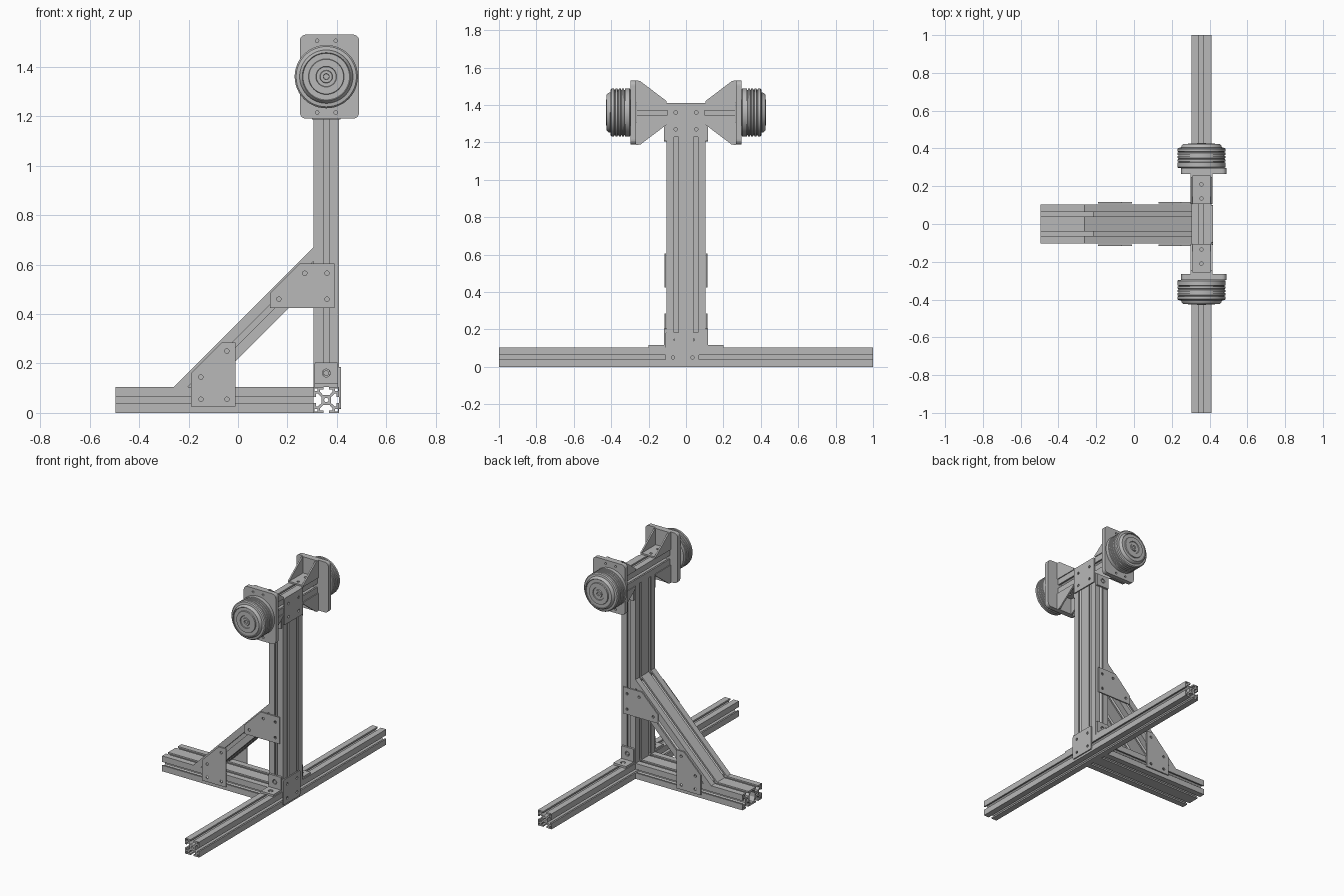
import bpy, bmesh
from math import sin, cos, pi, radians
from mathutils import Vector, Matrix

cube = bpy.data.objects.get("Cube")
if cube:
    bpy.data.objects.remove(cube)

metal = bpy.data.materials.new("grey_metal")
metal.use_nodes = True
GREY = (0.48, 0.48, 0.48, 1)
metal.diffuse_color = GREY
metal.node_tree.nodes["Principled BSDF"].inputs["Base Color"].default_value = GREY

X, Y, Z = Vector((1, 0, 0)), Vector((0, 1, 0)), Vector((0, 0, 1))
H = 0.052          # half the width of one rail cell
CX = 0.357         # middle of the post and cross beams
TOP = 1.36         # height of the wheel axis


def add_object(name, mesh):
    ob = bpy.data.objects.new(name, mesh)
    bpy.context.collection.objects.link(ob)
    mesh.materials.clear()
    mesh.materials.append(metal)
    return ob


def prism(name, loops, depth, u, v, centre):
    """Fill the loops (inner ones are holes) and extrude along u x v."""
    cu = bpy.data.curves.new(name, 'CURVE')
    cu.dimensions = '2D'
    cu.fill_mode = 'BOTH'
    cu.extrude = depth / 2
    for loop in loops:
        sp = cu.splines.new('POLY')
        sp.points.add(len(loop) - 1)
        for p, (a, b) in zip(sp.points, loop):
            p.co = (a, b, 0, 1)
        sp.use_cyclic_u = True
        sp.use_smooth = False
    tmp = bpy.data.objects.new("tmp", cu)
    bpy.context.collection.objects.link(tmp)
    dg = bpy.context.evaluated_depsgraph_get()
    mesh = bpy.data.meshes.new_from_object(tmp.evaluated_get(dg))
    bpy.data.objects.remove(tmp)
    bpy.data.curves.remove(cu)
    w = u.cross(v)
    m = Matrix((u, v, w)).transposed().to_4x4()
    m.translation = centre
    bm = bmesh.new()
    bm.from_mesh(mesh)
    bmesh.ops.remove_doubles(bm, verts=bm.verts, dist=1e-5)
    bmesh.ops.transform(bm, matrix=m, verts=bm.verts)
    bmesh.ops.recalc_face_normals(bm, faces=bm.faces)
    for f in bm.faces:
        f.smooth = False
    bm.to_mesh(mesh)
    bm.free()
    mesh.name = name
    return add_object(name, mesh)


def circle(a, b, r, n=14):
    return [(a + r * cos(2 * pi * i / n), b + r * sin(2 * pi * i / n)) for i in range(n)]


def rect(a0, a1, b0, b1):
    return [(a0, b0), (a1, b0), (a1, b1), (a0, b1)]


def rounded(a0, a1, b0, b1, r):
    pts = []
    for k, (a, b) in enumerate([(a1 - r, b1 - r), (a0 + r, b1 - r), (a0 + r, b0 + r), (a1 - r, b0 + r)]):
        for i in range(6):
            t = (k + i / 5) * pi / 2
            pts.append((a + r * cos(t), b + r * sin(t)))
    return pts


def rail_section(cells):
    """Slotted rail cross-section, one or two cells wide."""
    slot = [(-.23, 1), (-.23, .8), (-.5, .8), (-.5, .66), (-.25, .38)]
    slot += [(-a, b) for a, b in reversed(slot)]
    outline = []
    for k in range(4):                       # top, right, bottom, left sides
        n, far = (cells, 1) if k % 2 == 0 else (1, cells)
        side = [(-n, far)]
        for c in range(n):
            side += [(a + 2 * c + 1 - n, b + far - 1) for a, b in slot]
        for _ in range(k):
            side = [(b, -a) for a, b in side]
        outline += side
    holes = []
    for c in range(cells):
        holes.append(circle(2 * c + 1 - cells, 0, .17, 12))
    for sa in (-1, 1):
        for sb in (-1, 1):
            a, b = sa * (cells - .2), sb * .8
            holes.append(rect(a - .11, a + .11, b - .11, b + .11))
    if cells == 2:
        holes.append([(-.3, .75), (.3, .75), (.58, .25), (.58, -.25),
                      (.3, -.75), (-.3, -.75), (-.58, -.25), (-.58, .25)])
    return [[(a * H, b * H) for a, b in lp] for lp in [outline] + holes]


single, double = rail_section(1), rail_section(2)

# Rails of the frame
prism("floor_cross_rail", single, 2.0, Z, X, (CX, 0, H))
prism("base_rail", double, 0.8, Y, Z, (-0.095, 0, H))
prism("post_rail", double, 1.202, Y, -X, (CX, 0, 0.705))
prism("top_cross_rail", single, 0.53, Z, X, (CX, 0, TOP - 0.002))

# Diagonal brace, its ends slid along to meet the base and the post
d = Vector((1, 0, 1)).normalized()
mid = Vector((0.058, 0, 0.35))
brace = prism("diagonal_brace", double, 0.7, Y, d.cross(Y), mid)
for v in brace.data.vertices:
    if (v.co - mid).dot(d) < 0:
        v.co += d * ((2 * H - v.co.z) / d.z)
    else:
        v.co += d * ((CX - H - v.co.x) / d.x)

# Joining plates on both sides of the brace
upper = [(.13, .425), (.39, .425), (.39, .605), (.25, .605), (.13, .485)]
lower = [(-.19, .025), (-.01, .025), (-.01, .285), (-.065, .285), (-.19, .16)]
upper_holes = [(.27, .565), (.36, .565), (.165, .46), (.36, .46)]
lower_holes = [(-.045, .25), (-.15, .145), (-.15, .055), (-.045, .055)]
for s, side in ((-1, "right"), (1, "left")):
    for nm, out, hs in (("upper", upper, upper_holes), ("lower", lower, lower_holes)):
        prism(f"{nm}_brace_plate_{side}", [out] + [circle(a, b, .009) for a, b in hs],
              0.008, X, Z, (0, s * 0.112, 0))

# Joining plates on the outer face of the post
prism("post_foot_plate", [rounded(-.11, .07, .015, .185, .008)] +
      [circle(a, b, .009) for a in (-.07, .035) for b in (.05, .145)], 0.008, Y, Z, (.413, 0, 0))
prism("post_head_plate", [rounded(-.1, .1, 1.23, 1.41, .008)] +
      [circle(a, b, .009) for a in (-.055, .055) for b in (1.27, 1.36)], 0.008, Y, Z, (.413, 0, 0))


def angle_bracket(name, s, z, up):
    """Small L bracket with one bolt in each leg."""
    x0, x1 = CX - .047, CX + .047
    y0, y1 = sorted((s * .104, s * .2))
    prism(name + "_flat_leg", [rect(x0, x1, y0, y1), circle(CX, s * .162, .016)],
          0.014, X, Y, (0, 0, z + up * .007))
    z0, z1 = sorted((z, z + up * .1))
    prism(name + "_upright_leg", [rounded(x0, x1, z0, z1, .006), circle(CX, z + up * .057, .016)],
          0.014, X, Z, (0, s * .111, 0))
    prism(name + "_flat_bolt", [circle(CX, s * .162, .011)], 0.012, X, Y, (0, 0, z + up * .006))
    prism(name + "_upright_bolt", [circle(CX, z + up * .057, .011)], 0.012, X, Z, (0, s * .11, 0))


def wheel(name, s):
    """Grooved drum with a stepped, ringed end cap."""
    prof = [(0, 0), (.122, 0), (.128, .004)]
    for g in (.028, .045, .062, .08):
        prof += [(.128, g), (.121, g + .002), (.121, g + .005), (.128, g + .007)]
    prof += [(.128, .1), (.122, .106), (.108, .108), (.105, .118), (.097, .127), (.094, .123),
             (.072, .123), (.07, .13), (.042, .13), (.04, .125), (.026, .125), (.024, .131),
             (.012, .131), (.011, .122), (0, .122)]
    bm = bmesh.new()
    vs = [bm.verts.new((r, s * h, 0)) for r, h in prof]
    es = [bm.edges.new(p) for p in zip(vs, vs[1:])]
    bmesh.ops.spin(bm, geom=vs + es, cent=(0, 0, 0), axis=Y, angle=2 * pi, steps=48)
    bmesh.ops.remove_doubles(bm, verts=bm.verts, dist=1e-5)
    bmesh.ops.recalc_face_normals(bm, faces=bm.faces)
    bmesh.ops.translate(bm, vec=(CX, s * .297, TOP), verts=bm.verts)
    mesh = bpy.data.meshes.new(name)
    bm.to_mesh(mesh)
    bm.free()
    ob = add_object(name, mesh)
    bpy.ops.object.select_all(action='DESELECT')
    ob.select_set(True)
    bpy.context.view_layer.objects.active = ob
    bpy.ops.object.shade_smooth_by_angle(angle=radians(30))


for s, side in ((-1, "right"), (1, "left")):
    angle_bracket(f"foot_bracket_{side}", s, 2 * H, 1)
    angle_bracket(f"head_bracket_{side}", s, 1.306, -1)
    # Wheel and its mounting plate
    wheel(f"wheel_{side}", s)
    prism(f"wheel_plate_{side}", [rounded(.25, .49, 1.19, 1.53, .025)] +
          [circle(a, b, .007) for a in (.32, .395) for b in (1.215, 1.505)],
          0.03, X, Z, (0, s * .281, 0))
    # Gusseted brackets above and below the top rail
    for up, nm in ((1, "top"), (-1, "bottom")):
        z = TOP - .002 + up * H
        y0, y1 = sorted((s * .105, s * .265))
        prism(f"{nm}_gusset_base_{side}", [rect(.3, .415, y0, y1)] +
              [circle(CX, s * b, .009) for b in (.135, .21)], 0.01, X, Y, (0, 0, z + up * .005))
        z0, z1 = sorted((z, z + up * .12))
        prism(f"{nm}_gusset_back_{side}", [rect(.3, .415, z0, z1)], 0.012, X, Z, (0, s * .26, 0))
        wall = [(s * .105, z), (s * .266, z), (s * .266, z + up * .118),
                (s * .245, z + up * .118), (s * .105, z + up * .012)]
        for x in (.305, .41):
            prism(f"{nm}_gusset_wall_{side}", [wall], 0.01, Y, Z, (x, 0, 0))
